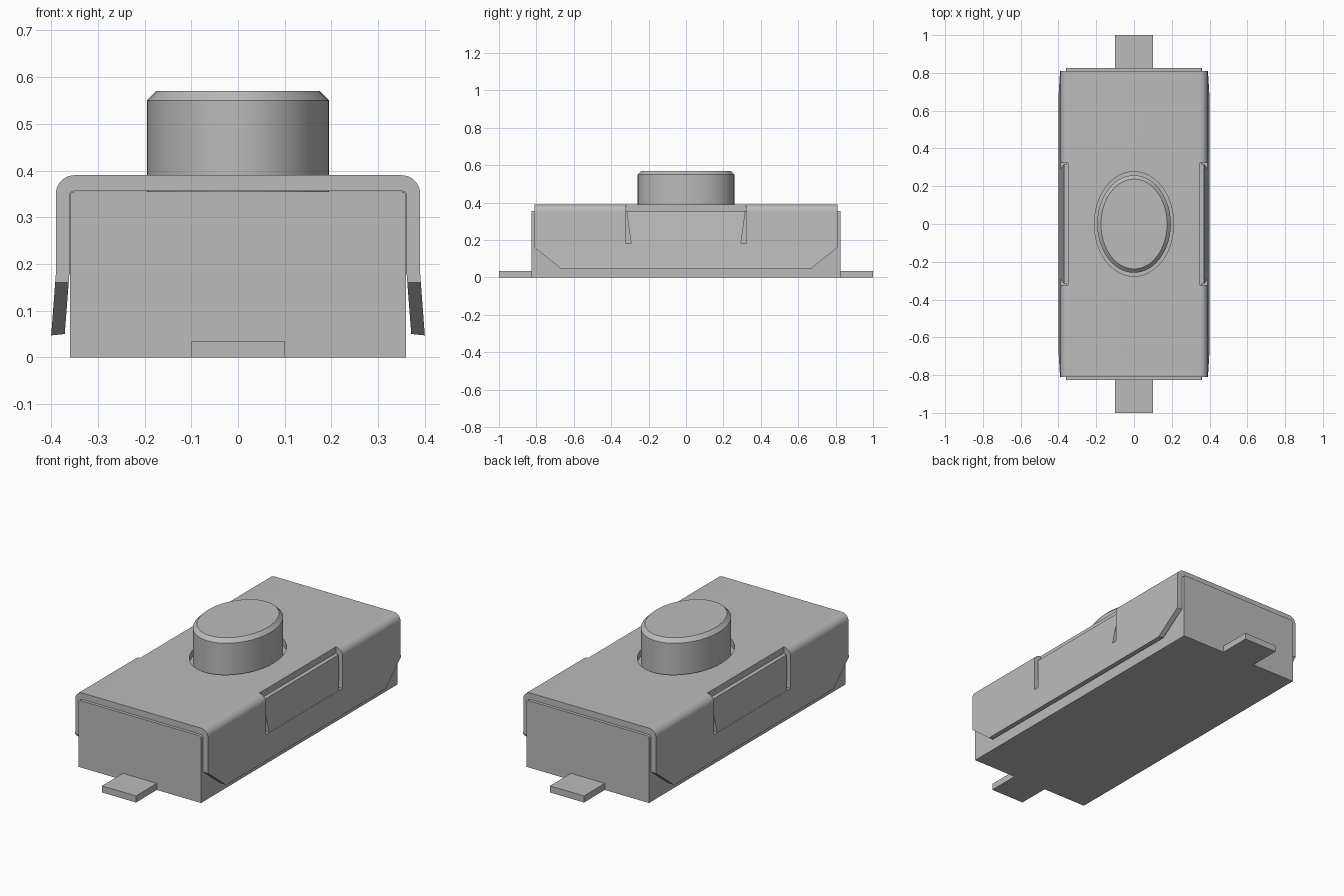
import bpy, bmesh, math

if "Cube" in bpy.data.objects:
    bpy.data.objects.remove(bpy.data.objects["Cube"], do_unlink=True)

grey = bpy.data.materials.new("plain grey")
grey.use_nodes = True
COLOUR = (0.5, 0.5, 0.5, 1)
grey.diffuse_color = COLOUR
grey.node_tree.nodes["Principled BSDF"].inputs["Base Color"].default_value = COLOUR


def loft(name, rings):
    """Solid skinned through matching rings of points, capped at both ends."""
    bm = bmesh.new()
    loops = [[bm.verts.new(p) for p in ring] for ring in rings]
    n = len(loops[0])
    for a, b in zip(loops, loops[1:]):
        for i in range(n):
            j = (i + 1) % n
            bm.faces.new((a[i], a[j], b[j], b[i]))
    bm.faces.new(loops[0])
    bm.faces.new(loops[-1])
    bmesh.ops.recalc_face_normals(bm, faces=bm.faces)
    mesh = bpy.data.meshes.new(name)
    bm.to_mesh(mesh)
    bm.free()
    obj = bpy.data.objects.new(name, mesh)
    bpy.context.collection.objects.link(obj)
    mesh.materials.append(grey)
    return obj


def extrude_y(name, profile, y0, y1):
    return loft(name, [[(x, y, z) for x, z in profile] for y in (y0, y1)])


def box(name, x0, x1, y0, y1, z0, z1):
    return extrude_y(name, [(x0, z0), (x1, z0), (x1, z1), (x0, z1)], y0, y1)


def ellipse(a, b, z, n=48):
    return [(a * math.cos(2 * math.pi * i / n), b * math.sin(2 * math.pi * i / n), z)
            for i in range(n)]


def corner(cx, cz, r, steps):
    """Quarter arc from the side up to the top."""
    return [(cx + r * math.cos(math.pi / 2 * i / steps),
             cz + r * math.sin(math.pi / 2 * i / steps)) for i in range(steps + 1)]


def mirrored(half):
    return half + [(-x, z) for x, z in reversed(half)]


def activate(obj):
    bpy.ops.object.select_all(action='DESELECT')
    obj.select_set(True)
    bpy.context.view_layer.objects.active = obj


def cut(obj, cutter):
    mod = obj.modifiers.new("cut", 'BOOLEAN')
    mod.operation = 'DIFFERENCE'
    mod.solver = 'EXACT'
    mod.object = cutter
    activate(obj)
    bpy.ops.object.modifier_apply(modifier=mod.name)
    bpy.data.objects.remove(cutter, do_unlink=True)


def smooth(obj, degrees=30):
    activate(obj)
    bpy.ops.object.shade_smooth_by_angle(angle=math.radians(degrees))


# Housing block with slightly rounded upper edges
body = extrude_y("housing", mirrored([(0.36, 0)] + corner(0.35, 0.345, 0.01, 3)),
                 -0.825, 0.825)

# Folded sheet cover: rounded shoulders and skirts that flare at the bottom
outer = [(0.4, 0.047), (0.39, 0.18)] + corner(0.35, 0.35, 0.04, 8)
inner = [(0.371, 0.05), (0.361, 0.18)] + corner(0.351, 0.346, 0.01, 3)
profile = mirrored(outer) + list(reversed(mirrored(inner)))
cover = extrude_y("cover", profile, -0.81, 0.81)

# Button opening
cut(cover, loft("opening_cutter", [ellipse(0.21, 0.277, z) for z in (0.3, 0.5)]))

for s in (-1, 1):
    # Slanted lower corners of the skirts
    wedge = [(0.67, 0.047), (0.82, 0.168), (0.82, -0.1), (0.67, -0.1)]
    cut(cover, loft("corner_cutter", [[(x, s * y, z) for y, z in wedge]
                                      for x in (-0.5, 0.5)]))
    # Side window
    cut(cover, box("window_cutter", *sorted((s * 0.35, s * 0.5)),
                   -0.322, 0.322, 0.18, 0.5))
smooth(cover)

for s, side in ((-1, "right"), (1, "left")):
    # Latch tab leaning inwards inside the window
    def tab_ring(z, x_in, x_out, w):
        return [(s * x_in, -w, z), (s * x_out, -w, z),
                (s * x_out, w, z), (s * x_in, w, z)]
    loft("latch_tab_" + side, [tab_ring(0.178, 0.355, 0.389, 0.293),
                               tab_ring(0.355, 0.34, 0.37, 0.318)])

# Oval push button with bevelled rim
button = loft("button", [ellipse(0.195, 0.258, 0.34), ellipse(0.195, 0.258, 0.55),
                         ellipse(0.175, 0.238, 0.57)])
smooth(button)

# Flat solder leads
for s, end in ((-1, "front"), (1, "back")):
    box("lead_" + end, -0.1, 0.1, *sorted((s * 0.82, s * 1.0)), 0, 0.035)
